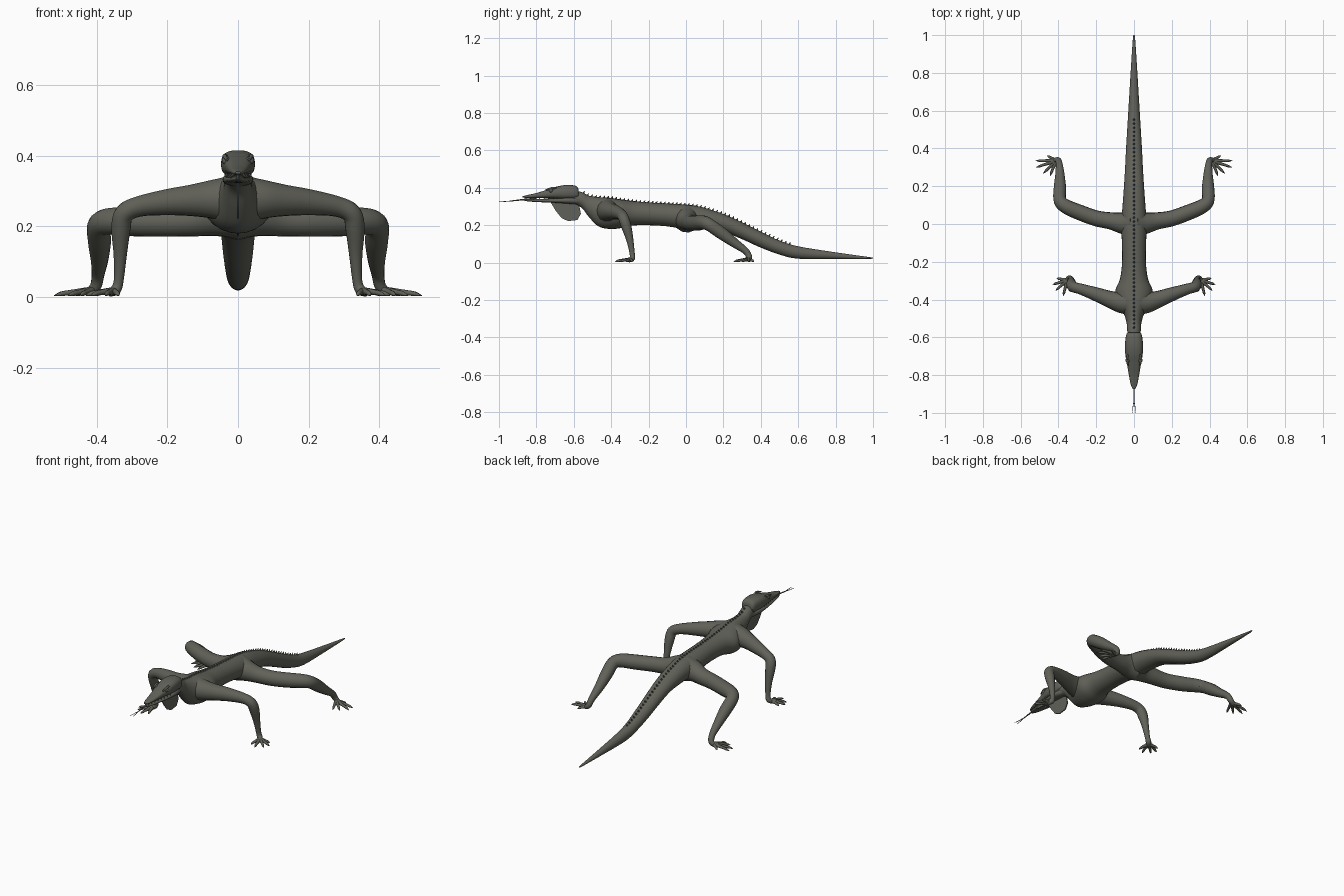
import bpy, bmesh, math
from mathutils import Vector

old = bpy.data.objects.get("Cube")
if old:
    bpy.data.objects.remove(old, do_unlink=True)


def material(name, rgb):
    m = bpy.data.materials.new(name)
    m.use_nodes = True
    m.diffuse_color = (*rgb, 1)
    m.node_tree.nodes["Principled BSDF"].inputs["Base Color"].default_value = (*rgb, 1)
    return m


SKIN = material("grey green skin", (0.12, 0.12, 0.10))


def finish(name, bm, mirror=False, angle=50):
    bmesh.ops.recalc_face_normals(bm, faces=bm.faces)
    me = bpy.data.meshes.new(name)
    bm.to_mesh(me)
    bm.free()
    me.materials.append(SKIN)
    ob = bpy.data.objects.new(name, me)
    bpy.context.collection.objects.link(ob)
    if mirror:
        ob.modifiers.new("Mirror", 'MIRROR')
    bpy.ops.object.select_all(action='DESELECT')
    ob.select_set(True)
    bpy.context.view_layer.objects.active = ob
    bpy.ops.object.shade_smooth_by_angle(angle=math.radians(angle))
    return ob


def smooth_path(keys, steps):
    """Catmull-Rom interpolation of equal-length tuples."""
    out = []
    for i in range(len(keys) - 1):
        a, b, c, d = (keys[min(max(i + k, 0), len(keys) - 1)] for k in (-1, 0, 1, 2))
        for s in range(steps):
            t = s / steps
            out.append([0.5 * (2 * q + (r - p) * t + (2 * p - 5 * q + 4 * r - w) * t * t
                               + (3 * q - p - 3 * r + w) * t ** 3)
                        for p, q, r, w in zip(a, b, c, d)])
    return out + [list(keys[-1])]


def loft(bm, rings):
    loops = [[bm.verts.new(p) for p in ring] for ring in rings]
    n = len(loops[0])
    for a, b in zip(loops, loops[1:]):
        for i in range(n):
            bm.faces.new((a[i], a[(i + 1) % n], b[(i + 1) % n], b[i]))
    bm.faces.new(loops[0])
    bm.faces.new(loops[-1])


def trunk(name, keys, steps=4, sides=24, power=1.0):
    """Keys are (y, bottom, top, half width); rings stand upright across x."""
    def bend(v):
        return math.copysign(abs(v) ** power, v)
    rings = []
    for y, lo, hi, w in smooth_path(keys, steps):
        angles = [2 * math.pi * i / sides for i in range(sides)]
        rings.append([(w * bend(math.cos(a)), y, (lo + hi) / 2 + (hi - lo) / 2 * bend(math.sin(a)))
                      for a in angles])
    bm = bmesh.new()
    loft(bm, rings)
    return finish(name, bm)


def tube(bm, keys, steps=5, sides=14):
    """Keys are (x, y, z, radius); rings follow the path."""
    pts = smooth_path(keys, steps)
    pos = [Vector(p[:3]) for p in pts]
    rings, side, prev = [], None, None
    for i, p in enumerate(pos):
        t = (pos[min(i + 1, len(pos) - 1)] - pos[max(i - 1, 0)]).normalized()
        if side is None:
            side = t.orthogonal().normalized()
        else:
            side = prev.rotation_difference(t) @ side
        prev, up, r = t, t.cross(side), max(pts[i][3], 0.001)
        angles = [2 * math.pi * k / sides for k in range(sides)]
        rings.append([p + r * (side * math.cos(a) + up * math.sin(a)) for a in angles])
    loft(bm, rings)


# Body from neck to tail tip
BODY = [(-0.62, .325, .385, .034), (-.56, .295, .378, .036), (-.52, .245, .358, .040),
        (-.47, .195, .350, .056), (-.41, .180, .347, .088), (-.35, .184, .338, .098),
        (-.29, .198, .330, .074), (-.20, .200, .322, .063), (-.10, .194, .316, .064),
        (0, .178, .310, .068), (.08, .178, .298, .062), (.2, .163, .26, .053),
        (.3, .125, .215, .047), (.4, .08, .165, .042), (.5, .043, .118, .036),
        (.6, .021, .087, .030), (.8, .019, .055, .018), (.97, .02, .031, .007),
        (1, .022, .027, .003)]
trunk("body_and_tail", BODY)

# Head and jaw, with a narrow mouth gap
trunk("upper_head", [(-.575, .345, .395, .034), (-.59, .340, .411, .042), (-.64, .338, .415, .048),
                     (-.69, .341, .407, .046), (-.73, .344, .394, .039), (-.80, .346, .372, .027),
                     (-.85, .346, .361, .017), (-.873, .348, .355, .007)], power=.75)
trunk("lower_jaw", [(-.575, .312, .352, .032), (-.63, .315, .350, .043), (-.70, .320, .343, .040),
                    (-.80, .324, .341, .025), (-.85, .328, .341, .015), (-.868, .332, .339, .006)],
      power=.75)

# Eyes with brow ridges
bm = bmesh.new()
bmesh.ops.create_uvsphere(bm, u_segments=14, v_segments=10, radius=.012)
bmesh.ops.translate(bm, verts=bm.verts, vec=(.034, -.722, .386))
tube(bm, [(.03, -.69, .398, .004), (.038, -.715, .399, .006), (.031, -.75, .388, .004)], 3, 8)
finish("eyes", bm, mirror=True)

# Small teeth along the mouth
bm = bmesh.new()
for i in range(8):
    y = -.855 + i * .024
    tube(bm, [(.012 + i * .0034, y, .349, .003), (.012 + i * .0034, y, .339, .0005)], 1, 5)
finish("teeth", bm, mirror=True)

# Flat throat fan
bm = bmesh.new()
outline = [(-.725, .325), (-.695, .275), (-.665, .238), (-.63, .222), (-.58, .228),
           (-.562, .262), (-.575, .325)]
face = bm.faces.new([bm.verts.new((-.003, y, z)) for y, z in outline])
ext = bmesh.ops.extrude_face_region(bm, geom=[face])["geom"]
bmesh.ops.translate(bm, verts=[v for v in ext if isinstance(v, bmesh.types.BMVert)], vec=(.006, 0, 0))
finish("throat_fan", bm, angle=30)

# Forked tongue
bm = bmesh.new()
tube(bm, [(0, -.80, .343, .004), (0, -.87, .337, .004), (0, -.94, .329, .0025)], 3, 8)
for s in (-1, 1):
    tube(bm, [(0, -.935, .33, .002), (s * .005, -.965, .327, .0018), (s * .009, -1, .326, .001)], 3, 6)
finish("tongue", bm)

# Row of spines along the back
bm = bmesh.new()
ridge = smooth_path(BODY, 4)
count = 52
for i in range(count):
    y = -.55 + 1.1 * i / (count - 1)
    z = next(a[2] + (b[2] - a[2]) * (y - a[0]) / (b[0] - a[0])
             for a, b in zip(ridge, ridge[1:]) if a[0] <= y <= b[0])
    tube(bm, [(0, y, z - .006, .008), (0, y + .008, z + .009, .001)], 1, 6)
finish("back_spines", bm)


def foot(bm, wrist, tips):
    """Splayed toes ending in claws."""
    w = Vector(wrist)
    for x, y in tips:
        tip = Vector((x, y, .004))
        mid = w.lerp(tip, .55)
        knuckle = w.lerp(tip, .82)
        tube(bm, [(*w, .012), (mid.x, mid.y, .013, .0075), (knuckle.x, knuckle.y, .009, .0065),
                  (*tip, .001)], 3, 8)


# Front legs
bm = bmesh.new()
tube(bm, [(.02, -.415, .275, .070), (.07, -.415, .276, .056), (.13, -.398, .273, .045),
          (.20, -.372, .268, .037), (.28, -.345, .256, .029), (.322, -.333, .235, .028),
          (.331, -.318, .19, .027), (.333, -.300, .12, .019), (.337, -.288, .05, .014),
          (.345, -.288, .022, .015), (.362, -.306, .012, .011)])
foot(bm, (.354, -.298, .016), [(.41, -.287), (.43, -.32), (.415, -.352), (.375, -.38), (.337, -.36)])
finish("front_legs", bm, mirror=True)

# Hind legs
bm = bmesh.new()
tube(bm, [(.01, .005, .235, .075), (.06, .005, .228, .058), (.12, .016, .217, .046),
          (.20, .030, .212, .042), (.29, .062, .212, .041), (.36, .093, .214, .038),
          (.392, .125, .202, .034), (.392, .19, .157, .033), (.392, .26, .105, .025),
          (.396, .318, .063, .018), (.403, .338, .03, .016), (.424, .336, .013, .012)])
foot(bm, (.412, .335, .018), [(.46, .362), (.52, .335), (.518, .30), (.48, .268), (.445, .255)])
finish("hind_legs", bm, mirror=True)
